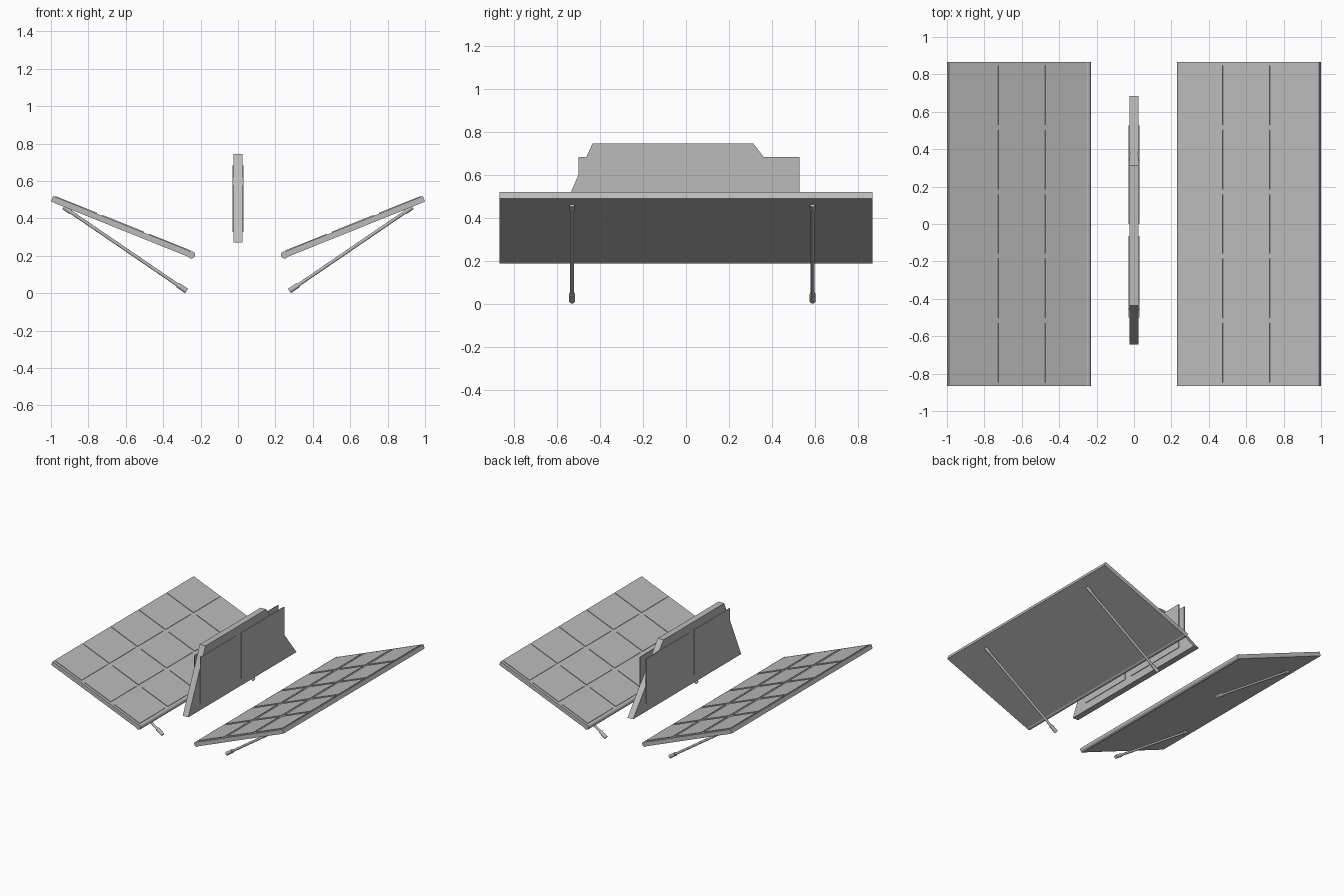
import bpy, bmesh, math
from mathutils import Matrix, Vector

if "Cube" in bpy.data.objects:
    bpy.data.objects.remove(bpy.data.objects["Cube"])

grey = bpy.data.materials.new("plain grey")
grey.diffuse_color = (0.5, 0.5, 0.5, 1)
grey.use_nodes = True
grey.node_tree.nodes["Principled BSDF"].inputs["Base Color"].default_value = grey.diffuse_color


def finish(bm, name, matrix=Matrix(), smooth=False):
    bm.transform(matrix)
    bmesh.ops.recalc_face_normals(bm, faces=bm.faces[:])
    me = bpy.data.meshes.new(name)
    bm.to_mesh(me)
    bm.free()
    me.materials.append(grey)
    ob = bpy.data.objects.new(name, me)
    bpy.context.collection.objects.link(ob)
    if smooth:
        bpy.context.view_layer.objects.active = ob
        ob.select_set(True)
        bpy.ops.object.shade_smooth_by_angle(angle=math.radians(40))
        ob.select_set(False)
    return ob


def add_box(bm, lo, hi):
    lo, hi = Vector(lo), Vector(hi)
    m = Matrix.Translation((lo + hi) / 2) @ Matrix.Diagonal((hi - lo).to_4d())
    bmesh.ops.create_cube(bm, size=1, matrix=m)


def add_rod(bm, a, b, r):
    a, b = Vector(a), Vector(b)
    d = b - a
    m = Matrix.Translation((a + b) / 2) @ d.to_track_quat('Z', 'Y').to_matrix().to_4x4()
    bmesh.ops.create_cone(bm, cap_ends=True, segments=12, radius1=r, radius2=r,
                          depth=d.length, matrix=m)


TILT = math.radians(21.9)
HALF = 0.867

for side, s in (("right", 1), ("left", -1)):
    mirror = Matrix.Scale(s, 4, (1, 0, 0))
    tilt = mirror @ Matrix.Translation((0.249, 0, 0.205)) @ Matrix.Rotation(-TILT, 4, 'Y')

    # tilted backing board
    bm = bmesh.new()
    add_box(bm, (0, -HALF, -0.016), (0.803, HALF, 0.016))
    finish(bm, side + "_panel", tilt)

    # raised cells, 3 by 5
    bm = bmesh.new()
    for i in range(3):
        for j in range(5):
            u, v = 0.131 + 0.27 * i, 0.344 * (j - 2)
            add_box(bm, (u - 0.12, v - 0.159, 0.012), (u + 0.12, v + 0.159, 0.0205))
    finish(bm, side + "_cells", tilt)

    # round bar along the lower edge
    bm = bmesh.new()
    add_rod(bm, (0, -HALF, 0), (0, HALF, 0), 0.0195)
    finish(bm, side + "_edge_bar", tilt, True)

    # support struts with thicker end caps
    for k, y in (("front", -0.53), ("back", 0.589)):
        a, b = Vector((0.275, y, 0.0115)), Vector((0.932, y, 0.46))
        d = (b - a).normalized()
        bm = bmesh.new()
        add_rod(bm, a + d * 0.02, b - d * 0.02, 0.009)
        add_rod(bm, a, a + d * 0.058, 0.0138)
        add_rod(bm, b - d * 0.045, b, 0.0125)
        finish(bm, f"{side}_{k}_strut", mirror, True)

    # thin rectangular plates on the central fin
    bm = bmesh.new()
    for y0, y1 in ((-0.5, -0.064), (0.0, 0.527)):
        add_box(bm, (0.022, y0, 0.328), (0.029, y1, 0.682))
    finish(bm, side + "_fin_plates", mirror)

# central trapezoid fin
bm = bmesh.new()
profile = [(-0.645, 0.27), (0.685, 0.27), (0.312, 0.745), (-0.435, 0.745)]
face = bm.faces.new([bm.verts.new((-0.024, y, z)) for y, z in profile])
ext = bmesh.ops.extrude_face_region(bm, geom=[face])
bmesh.ops.translate(bm, vec=(0.048, 0, 0),
                    verts=[g for g in ext["geom"] if isinstance(g, bmesh.types.BMVert)])
finish(bm, "central_fin")
